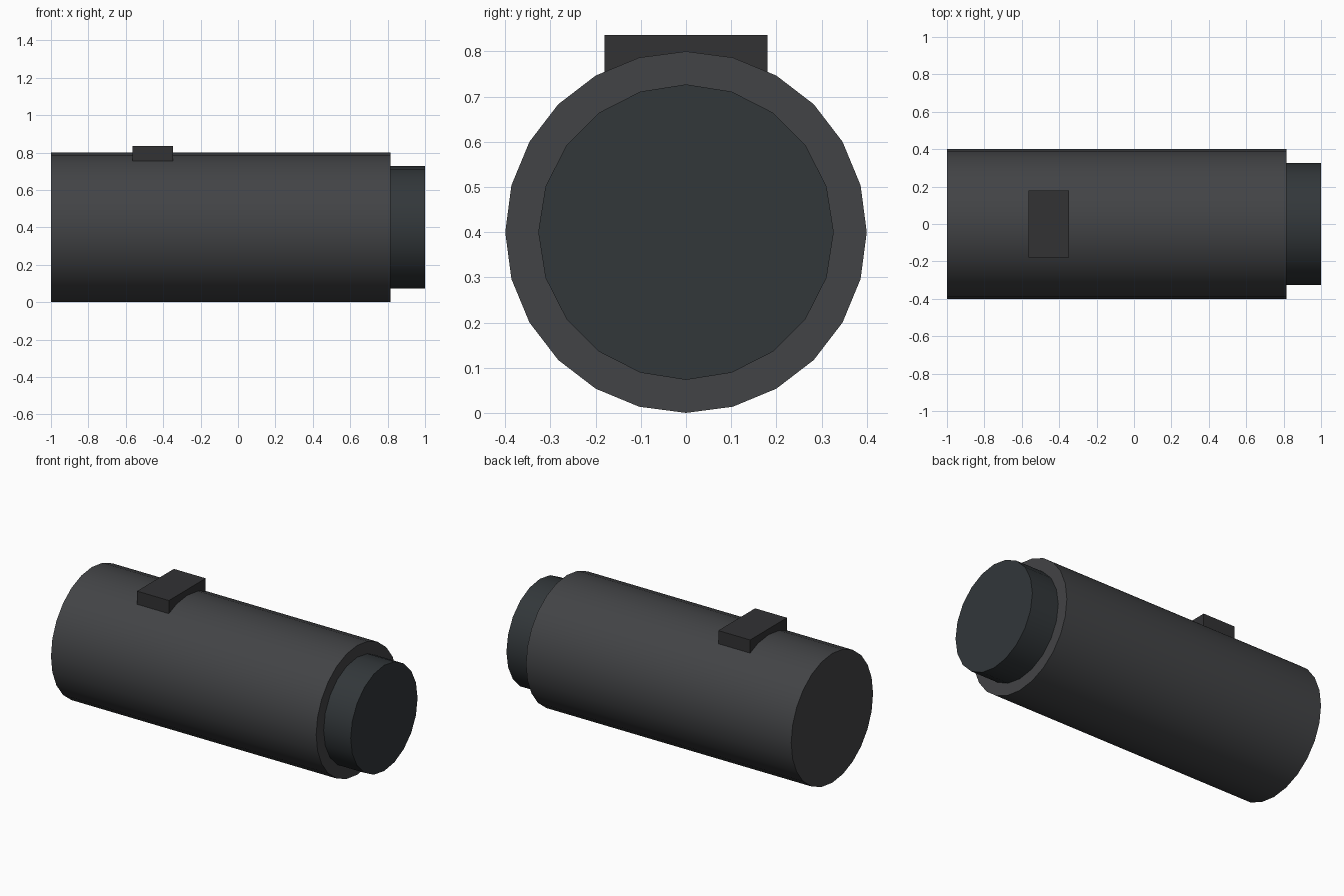
import bpy
from math import pi, radians

if "Cube" in bpy.data.objects:
    bpy.data.objects.remove(bpy.data.objects["Cube"])


def finish(obj, name, color):
    obj.name = name
    mat = bpy.data.materials.new(name + "_paint")
    mat.diffuse_color = (*color, 1)
    mat.use_nodes = True
    mat.node_tree.nodes["Principled BSDF"].inputs["Base Color"].default_value = mat.diffuse_color
    obj.data.materials.append(mat)


def x_cylinder(name, x0, x1, radius, sides, color):
    """Capped cylinder along x with a vertex at the very top."""
    bpy.ops.mesh.primitive_cylinder_add(
        vertices=sides, radius=radius, depth=x1 - x0,
        location=((x0 + x1) / 2, 0, 0.4), rotation=(0, pi / 2, 0))
    bpy.ops.object.transform_apply(location=False, rotation=True, scale=True)
    bpy.ops.object.shade_smooth_by_angle(angle=radians(30))
    finish(bpy.context.object, name, color)


def box(name, lo, hi, color):
    bpy.ops.mesh.primitive_cube_add(
        size=1, location=[(a + b) / 2 for a, b in zip(lo, hi)])
    obj = bpy.context.object
    obj.scale = [b - a for a, b in zip(lo, hi)]
    bpy.ops.object.transform_apply(location=False, rotation=False, scale=True)
    finish(obj, name, color)


# Main barrel
x_cylinder("body", -1.0, 0.815, 0.4, 24, (0.055, 0.057, 0.061))
# Narrower end cap, slightly sunk into the barrel
x_cylinder("end_cap", 0.78, 1.0, 0.327, 20, (0.032, 0.038, 0.042))
# Raised block on top
box("top_block", (-0.565, -0.18, 0.73), (-0.347, 0.18, 0.836), (0.032, 0.032, 0.034))
